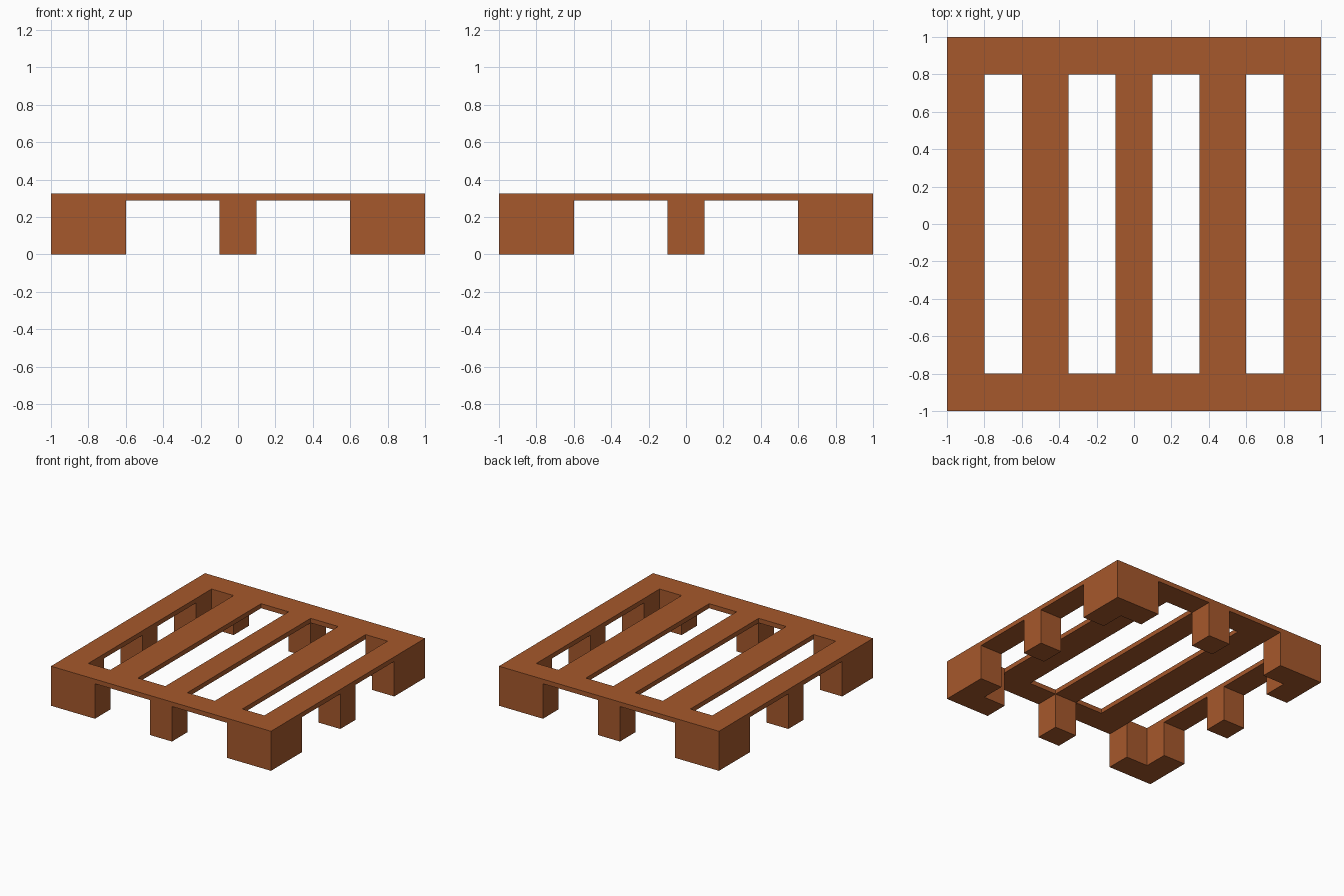
import bpy, bmesh

if "Cube" in bpy.data.objects:
    bpy.data.objects.remove(bpy.data.objects["Cube"])

TOP, UNDER = 0.325, 0.2875
XS = [-1, -.8, -.6, -.35, -.1, .1, .35, .6, .8, 1]
YS = [-1, -.8, -.6, -.1, .1, .6, .8, 1]


def is_slot(x, y):
    # Four long openings between the deck boards
    return abs(y) < .8 and (.6 < abs(x) < .8 or .1 < abs(x) < .35)


def is_foot(x, y):
    # L-shaped corner feet and square feet at the middle of each side
    a, b = max(abs(x), abs(y)), min(abs(x), abs(y))
    return a > .8 and (b > .6 or b < .1)


def extrude_down(bm, faces, depth, keep):
    out = bmesh.ops.extrude_face_region(bm, geom=faces, use_keep_orig=keep)["geom"]
    verts = [g for g in out if isinstance(g, bmesh.types.BMVert)]
    bmesh.ops.translate(bm, verts=verts, vec=(0, 0, -depth))
    if not keep:
        old = [f for f in faces if f.is_valid]
        if old:
            bmesh.ops.delete(bm, geom=old, context='FACES')
    return [g for g in out if isinstance(g, bmesh.types.BMFace)]


# Deck sheet with slots
bm = bmesh.new()
grid = {(i, j): bm.verts.new((x, y, TOP))
        for i, x in enumerate(XS) for j, y in enumerate(YS)}
sheet = []
for i in range(len(XS) - 1):
    for j in range(len(YS) - 1):
        if not is_slot((XS[i] + XS[i + 1]) / 2, (YS[j] + YS[j + 1]) / 2):
            sheet.append(bm.faces.new([grid[i, j], grid[i + 1, j],
                                       grid[i + 1, j + 1], grid[i, j + 1]]))
bmesh.ops.delete(bm, geom=[v for v in bm.verts if not v.link_faces], context='VERTS')

# Deck thickness, then feet grown from its underside
bottom = extrude_down(bm, sheet, TOP - UNDER, True)
feet = [f for f in bottom if is_foot(*f.calc_center_median().xy)]
extrude_down(bm, feet, UNDER, False)

# Tidy flat areas
bmesh.ops.recalc_face_normals(bm, faces=bm.faces[:])
bmesh.ops.dissolve_limit(bm, angle_limit=0.01, verts=bm.verts[:], edges=bm.edges[:])

mesh = bpy.data.meshes.new("pallet")
bm.to_mesh(mesh)
bm.free()
pallet = bpy.data.objects.new("pallet", mesh)
bpy.context.collection.objects.link(pallet)

wood = bpy.data.materials.new("wood")
wood.diffuse_color = (0.38, 0.098, 0.025, 1)
wood.use_nodes = True
wood.node_tree.nodes["Principled BSDF"].inputs["Base Color"].default_value = wood.diffuse_color
mesh.materials.append(wood)
